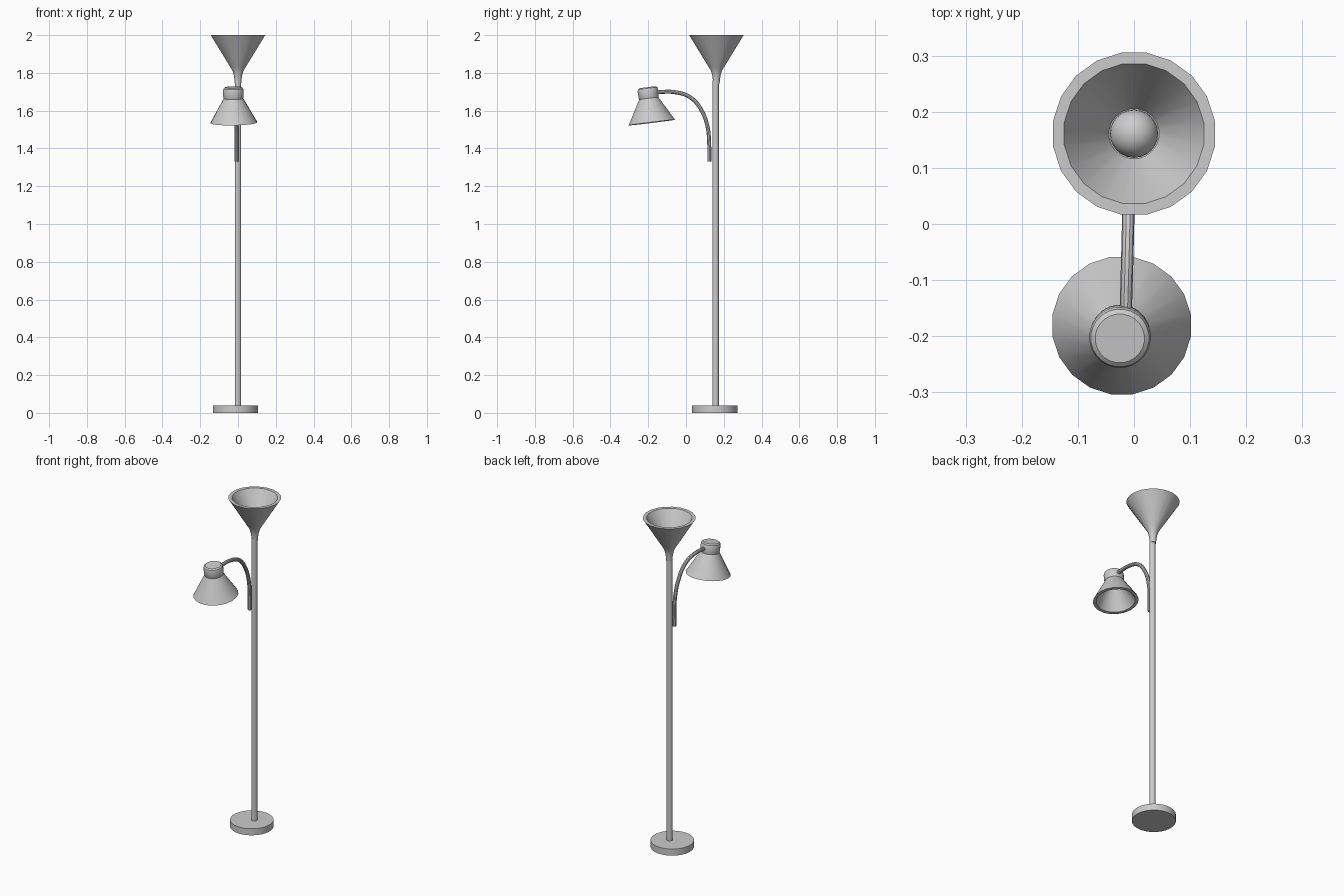
import bpy, bmesh, math
from mathutils import Vector, Euler

if "Cube" in bpy.data.objects:
    bpy.data.objects.remove(bpy.data.objects["Cube"])


def smooth(ob, angle=35):
    bpy.ops.object.select_all(action='DESELECT')
    ob.select_set(True)
    bpy.context.view_layer.objects.active = ob
    bpy.ops.object.shade_smooth_by_angle(angle=math.radians(angle))


def lathe(name, profile, loc, sides=20, rot=(0, 0, 0), closed=False):
    """Revolve (radius, z) points about z; radius 0 makes a pole vertex."""
    bm = bmesh.new()
    rings = []
    for r, z in profile:
        if r == 0:
            rings.append([bm.verts.new((0, 0, z))] * sides)
        else:
            angles = [2 * math.pi * (i + 0.5) / sides for i in range(sides)]
            rings.append([bm.verts.new((r * math.cos(a), r * math.sin(a), z)) for a in angles])
    pairs = list(zip(rings, rings[1:]))
    if closed:
        pairs.append((rings[-1], rings[0]))
    for a, b in pairs:
        for i in range(sides):
            j = (i + 1) % sides
            bm.faces.new(list(dict.fromkeys((a[i], a[j], b[j], b[i]))))
    bmesh.ops.recalc_face_normals(bm, faces=bm.faces)
    me = bpy.data.meshes.new(name)
    bm.to_mesh(me)
    bm.free()
    ob = bpy.data.objects.new(name, me)
    ob.location, ob.rotation_euler = loc, rot
    bpy.context.collection.objects.link(ob)
    smooth(ob)
    return ob


# Weighted foot
lathe("base", [(0, 0), (0.12, 0), (0.12, 0.04), (0, 0.04)], (-0.014, 0.152, 0), 32)

# Upright pole
lathe("pole", [(0, 0.03), (0.017, 0.03), (0.017, 1.76), (0, 1.76)], (0, 0.157, 0))

# Upward-facing cup with a flared neck and a thick rim
lathe("upper_shade", [(0, 1.74), (0.017, 1.74), (0.019, 1.765), (0.023, 1.79), (0.03, 1.812),
                      (0.042, 1.832), (0.146, 2.0), (0.126, 2.0), (0.045, 1.865), (0, 1.85)],
      (0, 0.161, 0))

# Bulb in the cup
bpy.ops.mesh.primitive_uv_sphere_add(segments=24, ring_count=12, radius=0.043,
                                     location=(0, 0.161, 1.885))
bulb = bpy.context.object
bulb.name = "upper_bulb"
smooth(bulb)

# Curved reading arm
path = [(-0.008, 0.124, 1.33), (-0.008, 0.122, 1.44), (-0.008, 0.115, 1.51), (-0.009, 0.083, 1.60),
        (-0.010, 0.025, 1.669), (-0.012, -0.06, 1.698), (-0.015, -0.165, 1.697)]
cu = bpy.data.curves.new("reading_arm", 'CURVE')
cu.dimensions = '3D'
cu.bevel_depth, cu.bevel_resolution, cu.resolution_u = 0.011, 3, 6
cu.use_fill_caps = True
sp = cu.splines.new('BEZIER')
sp.bezier_points.add(len(path) - 1)
for p, co in zip(sp.bezier_points, path):
    p.co = co
    p.handle_left_type = p.handle_right_type = 'AUTO'
arm = bpy.data.objects.new("reading_arm", cu)
bpy.context.collection.objects.link(arm)
bpy.ops.object.select_all(action='DESELECT')
arm.select_set(True)
bpy.context.view_layer.objects.active = arm
bpy.ops.object.convert(target='MESH')
smooth(bpy.context.object)

# Tilted reading shade: hollow cone with a thick rim, then a rounded cap
tilt = Euler((math.radians(7), math.radians(-1), 0))
foot = Vector((-0.022, -0.181, 1.537))
lathe("reading_shade", [(0.107, 0), (0.125, 0), (0.05, 0.132), (0.04, 0.122)],
      foot, 20, tilt, closed=True)
lathe("reading_shade_cap", [(0, 0.122), (0.049, 0.122), (0.054, 0.135), (0.055, 0.172),
                            (0.052, 0.182), (0.044, 0.188), (0, 0.188)], foot, 24, tilt)
